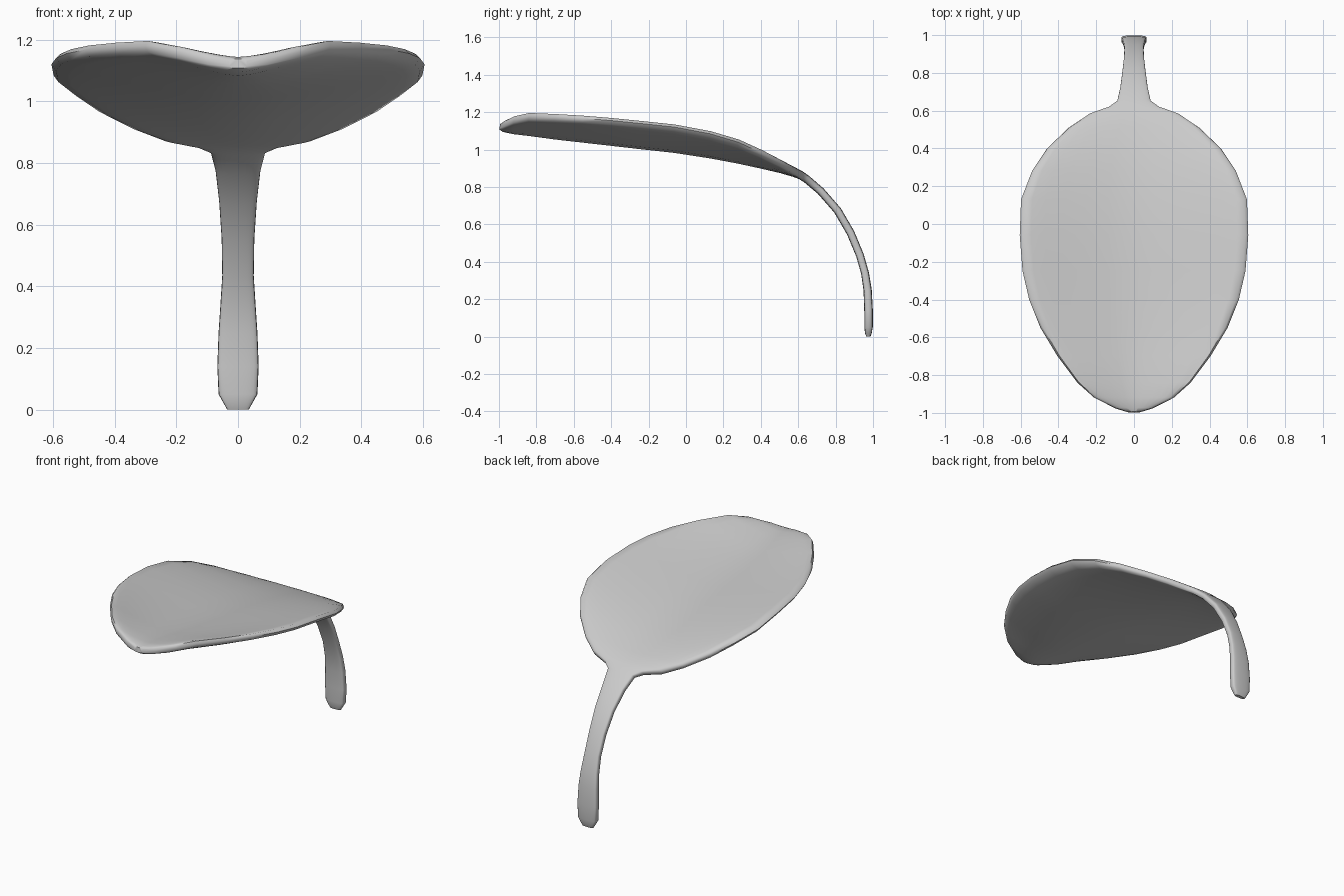
import bpy, bmesh, math
from mathutils import Vector

# Stations along the midrib: y, z, half width, rim rise, thickness
STATIONS = [
    (-0.996, 1.122, 0.03, 0.00, 0.03), (-0.975, 1.119, 0.10, 0.016, 0.05),
    (-0.92, 1.112, 0.21, 0.050, 0.06),
    (-0.84, 1.104, 0.30, 0.076, 0.062), (-0.70, 1.085, 0.405, 0.09, 0.062),
    (-0.55, 1.067, 0.495, 0.10, 0.06), (-0.40, 1.050, 0.555, 0.105, 0.06),
    (-0.25, 1.033, 0.59, 0.107, 0.06), (-0.06, 1.012, 0.605, 0.108, 0.06),
    (0.13, 0.983, 0.598, 0.101, 0.06), (0.28, 0.955, 0.54, 0.084, 0.06),
    (0.40, 0.928, 0.46, 0.056, 0.058), (0.51, 0.900, 0.345, 0.025, 0.053),
    (0.58, 0.878, 0.24, 0.006, 0.05), (0.615, 0.862, 0.135, 0, 0.045),
    (0.645, 0.842, 0.09, 0, 0.043), (0.72, 0.778, 0.073, 0, 0.042),
    (0.81, 0.675, 0.061, 0, 0.042), (0.88, 0.555, 0.053, 0, 0.042),
    (0.93, 0.435, 0.051, 0, 0.042), (0.957, 0.34, 0.057, 0, 0.042),
    (0.971, 0.25, 0.063, 0, 0.044), (0.976, 0.14, 0.067, 0, 0.046),
    (0.976, 0.05, 0.063, 0, 0.045), (0.975, 0.018, 0.045, 0, 0.036),
    (0.975, 0.0, 0.035, 0, 0.022),
]
SIDES = 28


def ring(i):
    """Flat rounded cross-section, cupped upwards towards the rims."""
    y, z, w, rise, t = STATIONS[i]
    a, b = STATIONS[max(i - 1, 0)], STATIONS[min(i + 1, len(STATIONS) - 1)]
    n = Vector((0, a[1] - b[1], b[0] - a[0])).normalized()
    points = []
    for k in range(SIDES):
        ang = 2 * math.pi * k / SIDES
        u, s = math.cos(ang), math.sin(ang)
        h = math.copysign(abs(s) ** 0.35, s) * t / 2 if abs(s) > 1e-6 else 0
        points.append(Vector((w * u, y, z + rise * abs(u) ** 1.45)) + n * h)
    return points


# Leaf blade and stalk as one continuous loft
bm = bmesh.new()
rings = [[bm.verts.new(p) for p in ring(i)] for i in range(len(STATIONS))]
for r0, r1 in zip(rings, rings[1:]):
    for k in range(SIDES):
        j = (k + 1) % SIDES
        bm.faces.new((r0[k], r0[j], r1[j], r1[k]))
bm.faces.new(rings[0])
bm.faces.new(rings[-1])
bmesh.ops.recalc_face_normals(bm, faces=bm.faces)
mesh = bpy.data.meshes.new("leaf_with_stalk")
bm.to_mesh(mesh)
bm.free()
leaf = bpy.data.objects.new("leaf_with_stalk", mesh)
bpy.context.collection.objects.link(leaf)

# Smooth shading
bpy.context.view_layer.objects.active = leaf
leaf.select_set(True)
bpy.ops.object.shade_smooth_by_angle(angle=math.radians(60))
